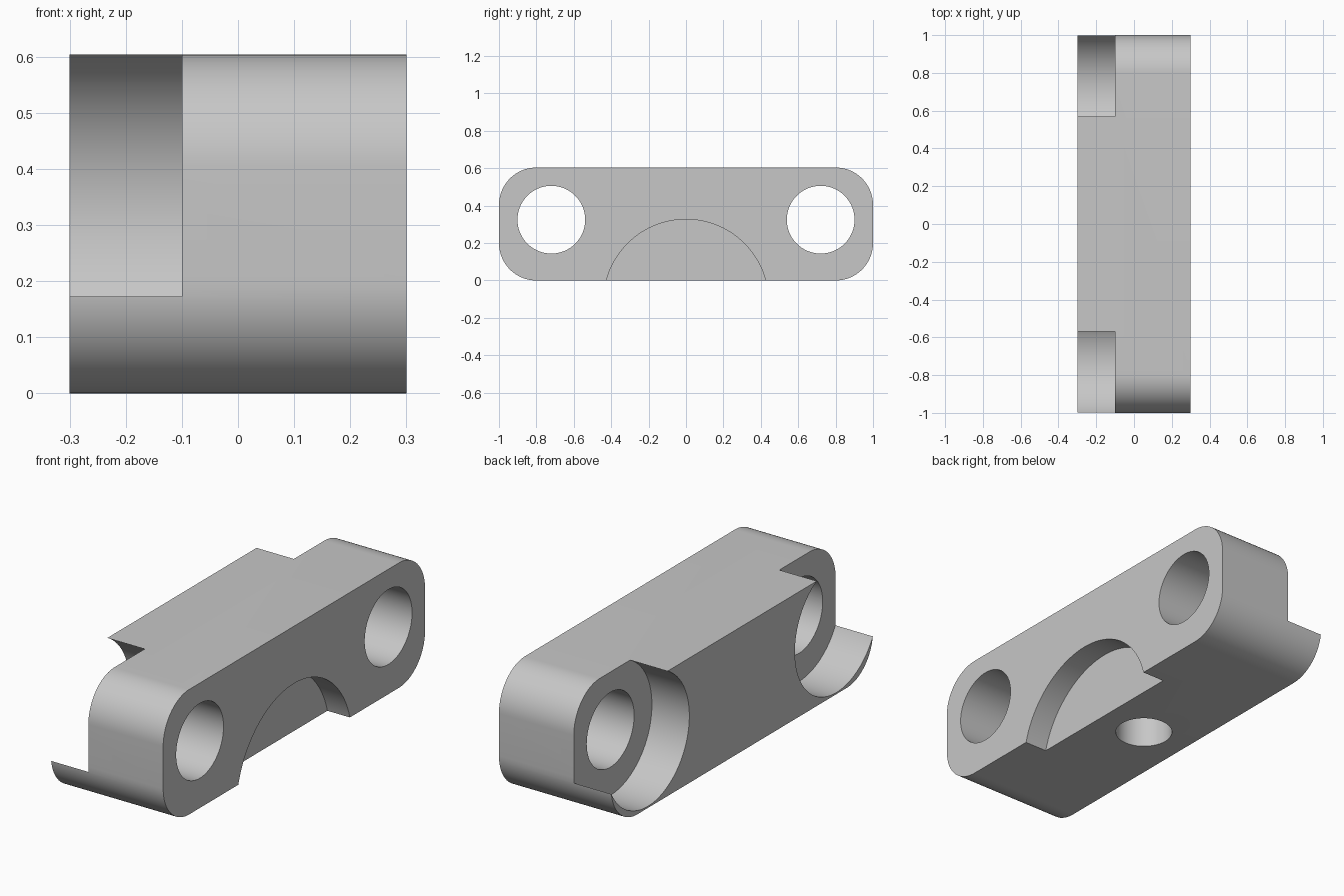
import bpy, bmesh
from math import radians, pi

old = bpy.data.objects.get("Cube")
if old:
    bpy.data.objects.remove(old, do_unlink=True)

HEIGHT = 0.604
BORE_Y, BORE_Z = 0.72, 0.325

# Single grey material
grey = bpy.data.materials.new("plain grey")
grey.use_nodes = True
colour = (0.57, 0.57, 0.57, 1)
grey.diffuse_color = colour
grey.node_tree.nodes["Principled BSDF"].inputs["Base Color"].default_value = colour


def cylinder(name, radius, depth, location, axis="X"):
    rotation = (0, pi / 2, 0) if axis == "X" else (0, 0, 0)
    bpy.ops.mesh.primitive_cylinder_add(vertices=96, radius=radius, depth=depth,
                                        location=location, rotation=rotation)
    obj = bpy.context.object
    obj.name = name
    obj.hide_render = True
    return obj


# Block with its four lengthwise edges rounded
bm = bmesh.new()
bmesh.ops.create_cube(bm, size=1)
bmesh.ops.scale(bm, vec=(0.6, 2, HEIGHT), verts=bm.verts)
bmesh.ops.translate(bm, vec=(0, 0, HEIGHT / 2), verts=bm.verts)
long_edges = [e for e in bm.edges
              if abs(e.verts[0].co.x - e.verts[1].co.x) > 0.5]
bmesh.ops.bevel(bm, geom=long_edges, offset=0.2, offset_type="OFFSET",
                segments=20, profile=0.5, affect="EDGES")
mesh = bpy.data.meshes.new("mounting_block")
bm.to_mesh(mesh)
bm.free()
block = bpy.data.objects.new("mounting_block", mesh)
bpy.context.collection.objects.link(block)
mesh.materials.append(grey)

# Through holes and open counterbores at both ends
cutters = []
for end, side in (("front", -1), ("back", 1)):
    y = side * BORE_Y
    cutters.append(cylinder(end + "_hole_cutter", 0.181, 1, (0, y, BORE_Z)))
    cutters.append(cylinder(end + "_counterbore_cutter", 0.317, 0.4,
                            (-0.3, y, BORE_Z)))

# Shallow arched recess and the blind hole underneath
cutters.append(cylinder("arch_cutter", 0.441, 0.24, (0.3, 0, -0.114)))
cutters.append(cylinder("blind_hole_cutter", 0.131, 0.66, (-0.06, 0, 0), "Z"))

bpy.ops.object.select_all(action="DESELECT")
block.select_set(True)
bpy.context.view_layer.objects.active = block
for cutter in cutters:
    cut = block.modifiers.new(cutter.name, "BOOLEAN")
    cut.operation = "DIFFERENCE"
    cut.solver = "EXACT"
    cut.object = cutter
    bpy.ops.object.modifier_apply(modifier=cut.name)
for cutter in cutters:
    bpy.data.objects.remove(cutter, do_unlink=True)

bpy.ops.object.shade_smooth_by_angle(angle=radians(25))
